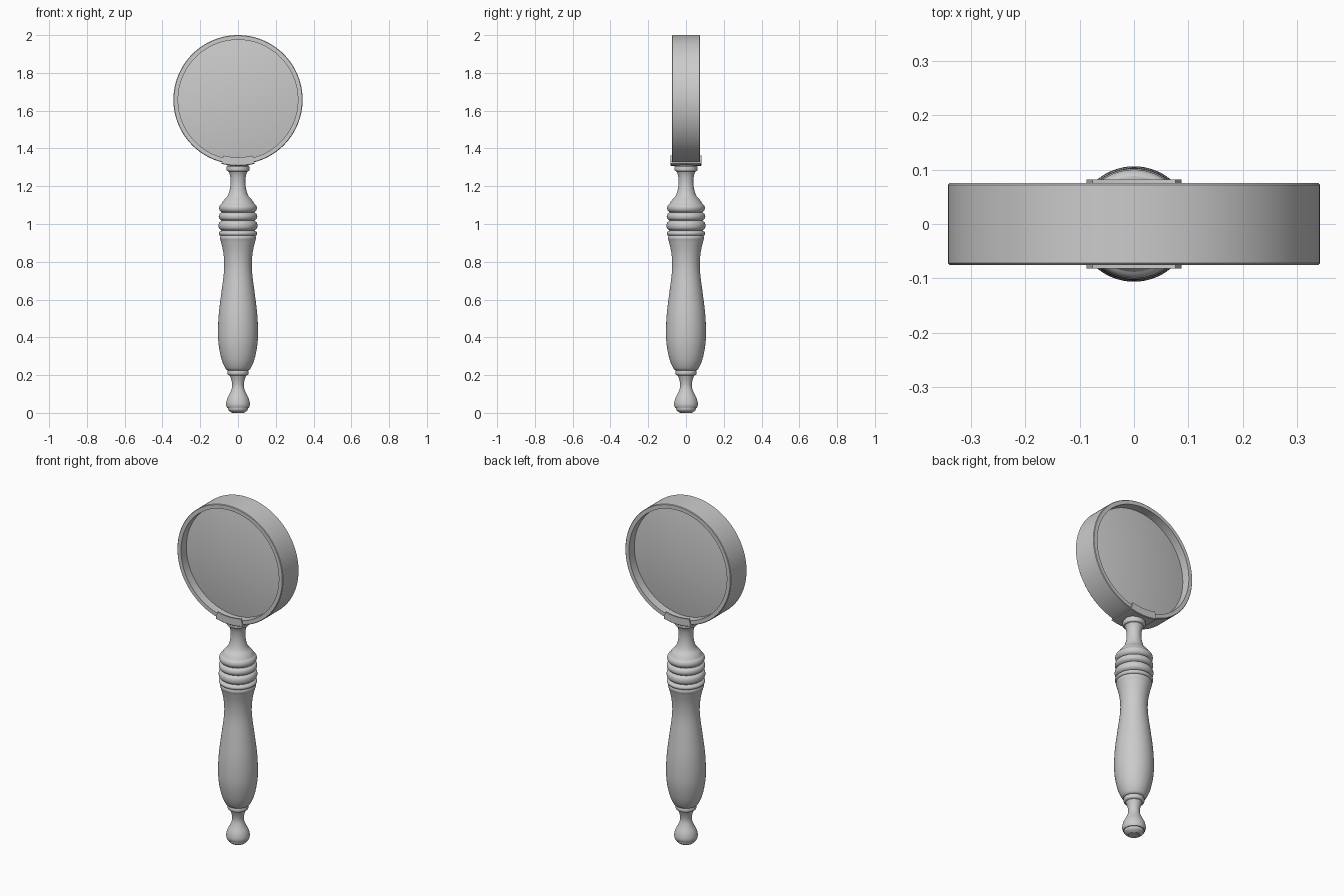
import bpy, bmesh, math

if "Cube" in bpy.data.objects:
    bpy.data.objects.remove(bpy.data.objects["Cube"])

grey = bpy.data.materials.new("plain_grey")
grey.diffuse_color = (0.6, 0.6, 0.6, 1)
grey.use_nodes = True
grey.node_tree.nodes["Principled BSDF"].inputs["Base Color"].default_value = grey.diffuse_color
RING_Z = 1.658


def finish(name, bm, angle=35):
    bmesh.ops.remove_doubles(bm, verts=bm.verts, dist=1e-5)
    bmesh.ops.recalc_face_normals(bm, faces=bm.faces)
    me = bpy.data.meshes.new(name)
    bm.to_mesh(me)
    bm.free()
    me.materials.append(grey)
    ob = bpy.data.objects.new(name, me)
    bpy.context.collection.objects.link(ob)
    bpy.ops.object.select_all(action='DESELECT')
    ob.select_set(True)
    bpy.context.view_layer.objects.active = ob
    bpy.ops.object.shade_smooth_by_angle(angle=math.radians(angle))
    return ob


def smooth(pts, n=5):
    """Catmull-Rom curve through the profile points."""
    p = [pts[0]] + pts + [pts[-1]]
    out = []
    for i in range(1, len(p) - 2):
        a, b, c, d = p[i - 1:i + 3]
        for k in range(n):
            t = k / n
            out.append(tuple(0.5 * (2 * b[j] + (c[j] - a[j]) * t
                       + (2 * a[j] - 5 * b[j] + 4 * c[j] - d[j]) * t * t
                       + (3 * b[j] - a[j] - 3 * c[j] + d[j]) * t ** 3) for j in (0, 1)))
    return out + [pts[-1]]


def sweep(name, prof, place, a0=0, a1=2 * math.pi, n=64, closed=False):
    """Revolve a profile; place(r, h, angle) gives the position."""
    bm = bmesh.new()
    rows = [[bm.verts.new(place(r, h, a0 + (a1 - a0) * i / n)) for r, h in prof]
            for i in range(n + 1)]
    m = len(prof)
    for i in range(n):
        for j in range(m if closed else m - 1):
            k = (j + 1) % m
            bm.faces.new((rows[i][j], rows[i + 1][j], rows[i + 1][k], rows[i][k]))
    if closed and a1 - a0 < 6:
        bm.faces.new(rows[0])
        bm.faces.new(rows[-1])
    bmesh.ops.dissolve_degenerate(bm, dist=1e-6, edges=bm.edges)
    return finish(name, bm)


def upright(r, z, a):
    return (r * math.cos(a), r * math.sin(a), z)


def facing(r, y, a):
    return (r * math.sin(a), y, RING_Z - r * math.cos(a))


# Handle, from the bottom up
sweep("pommel", [(0, 0.005), (0.03, 0)] + smooth(
    [(0.038, 0.004), (0.05, 0.014), (0.053, 0.026)]) + smooth(
    [(0.058, 0.026), (0.063, 0.045), (0.057, 0.075), (0.04, 0.11), (0.031, 0.14),
     (0.034, 0.17), (0.044, 0.2)]), upright)
sweep("lower_collar", smooth(
    [(0.044, 0.198), (0.053, 0.202), (0.056, 0.212), (0.054, 0.224), (0.046, 0.23)]), upright)
sweep("grip", smooth(
    [(0.046, 0.225), (0.064, 0.232), (0.086, 0.28), (0.101, 0.35), (0.106, 0.42),
     (0.102, 0.52), (0.089, 0.63), (0.076, 0.73), (0.073, 0.79), (0.078, 0.85),
     (0.09, 0.905), (0.096, 0.925), (0.092, 0.94)]), upright)

# Turned beads
for i, (z0, z1, r) in enumerate([(0.935, 0.965, 0.102), (0.965, 1.018, 0.103),
                                 (1.018, 1.062, 0.102), (1.062, 1.108, 0.1)]):
    h = z1 - z0
    sweep(f"bead_{i + 1}", smooth(
        [(0.086, z0), (r - 0.004, z0 + h * 0.2), (r, z0 + h * 0.5),
         (r - 0.004, z0 + h * 0.8), (0.086, z1)]), upright)

sweep("neck", smooth(
    [(0.09, 1.103), (0.076, 1.125), (0.056, 1.148), (0.044, 1.18), (0.039, 1.22),
     (0.042, 1.255), (0.05, 1.278)]), upright)
sweep("ferrule", smooth(
    [(0.05, 1.278), (0.059, 1.282), (0.061, 1.292), (0.06, 1.304)])
    + [(0.056, 1.306), (0.054, 1.325)], upright)

# Clamp: a channel gripping the bottom of the ring
clamp_profile = [(0.305, -0.082), (0.347, -0.082), (0.35, -0.079), (0.35, 0.079),
                 (0.347, 0.082), (0.305, 0.082), (0.305, 0.073), (0.339, 0.073),
                 (0.339, -0.073), (0.305, -0.073)]
sweep("ring_clamp", clamp_profile, facing, -0.253, 0.253, 14, True)

# Ring
sweep("lens_ring", [(0.317, -0.075), (0.339, -0.075), (0.342, -0.072), (0.342, 0.072),
                    (0.339, 0.075), (0.317, 0.075)], facing, n=128, closed=True)

# Convex lens
half = [(0.319 * k / 10, 0.05 - 0.025 * (k / 10) ** 2) for k in range(11)]
sweep("lens", [(r, -y) for r, y in half] + half[::-1], facing, n=128)
